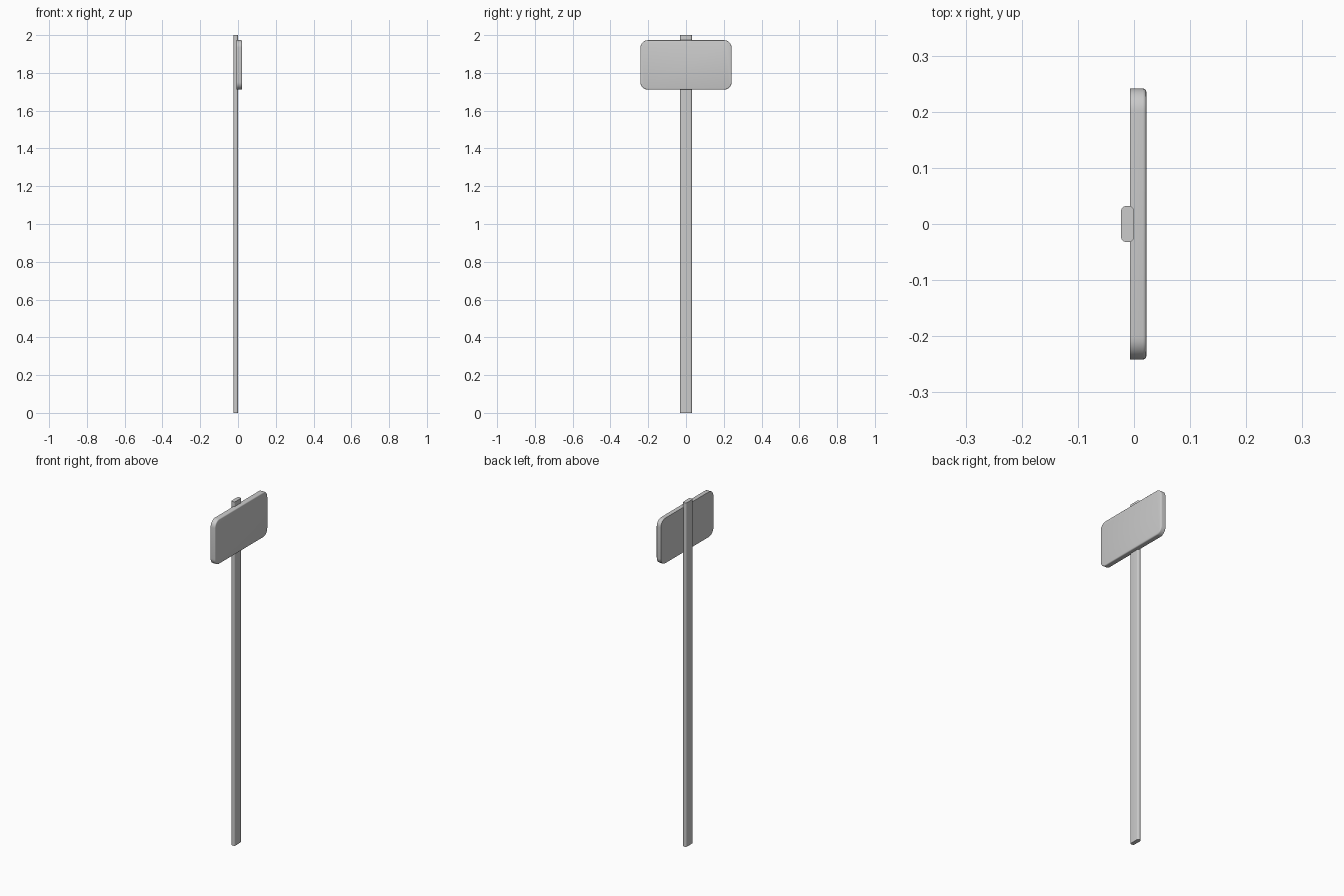
import bpy, bmesh, math
from mathutils import Vector

if "Cube" in bpy.data.objects:
    bpy.data.objects.remove(bpy.data.objects["Cube"])


def rounded_rect(w, h, r, steps):
    """Outline of a rounded rectangle centred on the origin."""
    pts = []
    for k, (sx, sy) in enumerate([(1, 1), (-1, 1), (-1, -1), (1, -1)]):
        for i in range(steps + 1):
            a = math.radians(90 * (k + i / steps))
            pts.append((sx * (w / 2 - r) + r * math.cos(a),
                        sy * (h / 2 - r) + r * math.sin(a)))
    return pts


def slab(name, outline, place, travel, front_round=0):
    """Extrude a placed outline along travel, optionally rounding the far rim."""
    bm = bmesh.new()
    base = bm.faces.new([bm.verts.new(place(u, v)) for u, v in outline])
    ext = bmesh.ops.extrude_face_region(bm, geom=[base], use_keep_orig=True)
    verts = [g for g in ext["geom"] if isinstance(g, bmesh.types.BMVert)]
    cap = [g for g in ext["geom"] if isinstance(g, bmesh.types.BMFace)][0]
    bmesh.ops.translate(bm, verts=verts, vec=Vector(travel))
    bmesh.ops.recalc_face_normals(bm, faces=bm.faces)
    if front_round:
        bmesh.ops.bevel(bm, geom=list(cap.edges), offset=front_round, segments=3,
                        profile=0.5, affect='EDGES')
    mesh = bpy.data.meshes.new(name)
    bm.to_mesh(mesh)
    bm.free()
    obj = bpy.data.objects.new(name, mesh)
    bpy.context.collection.objects.link(obj)
    bpy.context.view_layer.objects.active = obj
    obj.select_set(True)
    bpy.ops.object.shade_smooth_by_angle(angle=math.radians(35))
    obj.select_set(False)
    return obj


# Flat post with rounded long edges
slab("post", rounded_rect(0.023, 0.064, 0.009, 5),
     lambda u, v: (u - 0.0115, v, 0), (0, 0, 2.0))

# Sign board with rounded corners and a softened front rim
slab("sign_board", rounded_rect(0.483, 0.262, 0.04, 8),
     lambda u, v: (-0.007, u, v + 1.842), (0.029, 0, 0), front_round=0.006)
